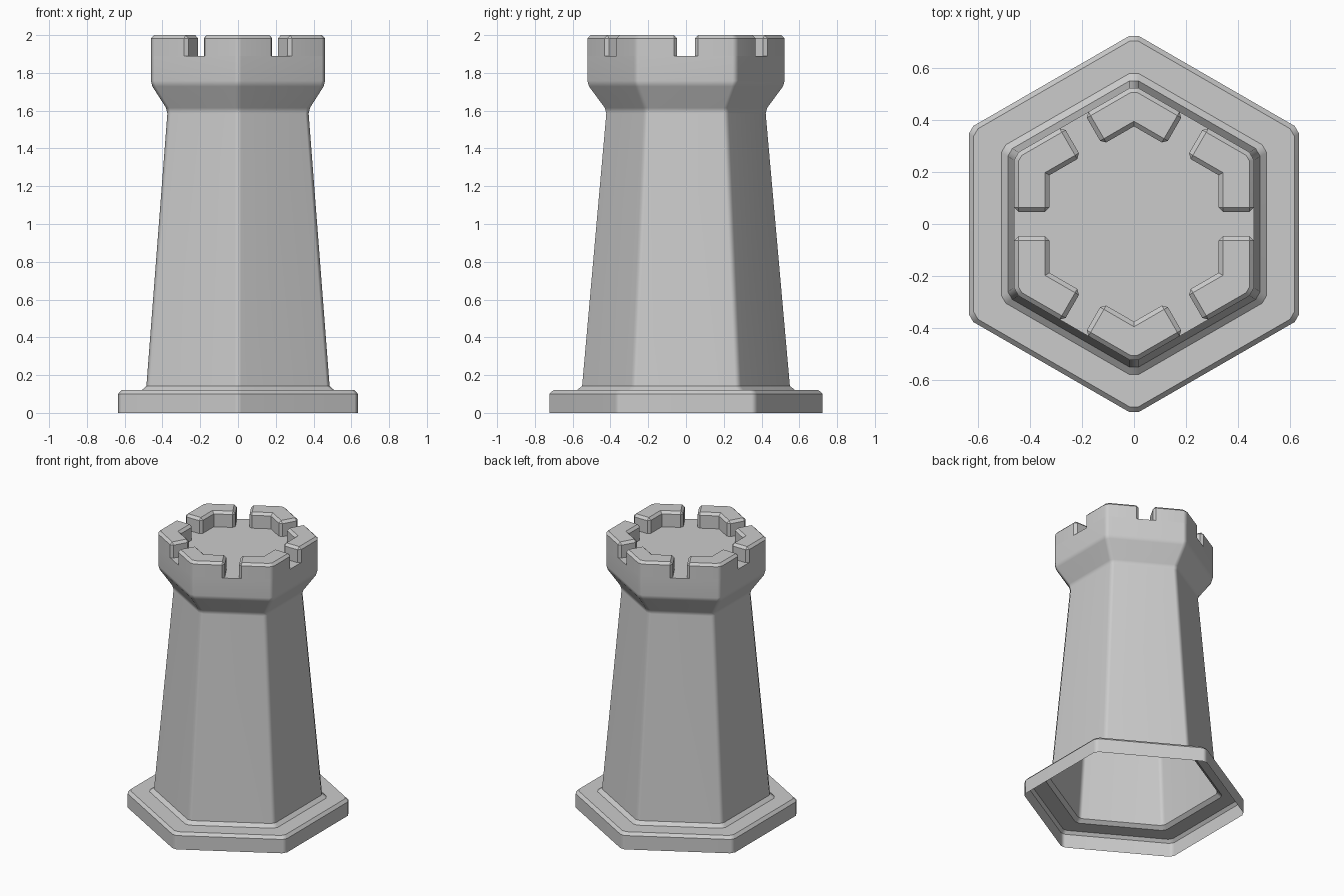
import bpy, bmesh
from math import sin, cos, pi, radians
from mathutils import Vector, Matrix

if "Cube" in bpy.data.objects:
    bpy.data.objects.remove(bpy.data.objects["Cube"])

C30 = cos(radians(30))
CUT = 0.02          # corner softening, measured along each side
WALL = 0.461        # apothem of the battlement's outer face
INNER = 0.325       # apothem of the battlement's inner face
FLOOR, TOP = 1.89, 2.0


def finish(name, bm, angle=35):
    bmesh.ops.recalc_face_normals(bm, faces=bm.faces)
    me = bpy.data.meshes.new(name)
    bm.to_mesh(me)
    bm.free()
    ob = bpy.data.objects.new(name, me)
    bpy.context.collection.objects.link(ob)
    bpy.ops.object.select_all(action='DESELECT')
    ob.select_set(True)
    bpy.context.view_layer.objects.active = ob
    bpy.ops.object.shade_smooth_by_angle(angle=radians(angle))
    ob.modifiers.new("flat_sides", 'WEIGHTED_NORMAL').keep_sharp = True
    return ob


def hexagon(apothem, z):
    """Hexagon with points towards +-y and clipped corners."""
    r = apothem / C30
    corners = [Vector((r * cos(pi / 2 + i * pi / 3),
                       r * sin(pi / 2 + i * pi / 3), z)) for i in range(6)]
    pts = []
    for i, p in enumerate(corners):
        for q in (corners[i - 1], corners[(i + 1) % 6]):
            pts.append(p + (q - p).normalized() * CUT)
    return pts


# Tower shell: plinth, tapering shaft, flared head; open underneath
profile = [(0.635, 0), (0.635, 0.10), (0.617, 0.12), (0.51, 0.12),
           (0.485, 0.142), (0.374, 1.585), (0.381, 1.615),
           (0.453, 1.728), (WALL, 1.758), (WALL, FLOOR)]
bm = bmesh.new()
rings = [[bm.verts.new(p) for p in hexagon(a, z)] for a, z in profile]
for lo, hi in zip(rings, rings[1:]):
    for i in range(12):
        j = (i + 1) % 12
        bm.faces.new((lo[i], lo[j], hi[j], hi[i]))
bm.faces.new(rings[-1])
finish("tower_body", bm)

# Six angled merlons, one on each corner, with a gap mid-side
GAP = 0.047
ro, ri = WALL / C30, INNER / C30
left, right = Vector((-C30, -0.5, 0)), Vector((C30, -0.5, 0))
outer, inner = Vector((0, ro, FLOOR)), Vector((0, ri, FLOOR))
lo_len, li_len = ro / 2 - GAP, ri / 2 - GAP
outline = [outer + left * lo_len, outer + left * CUT, outer + right * CUT,
           outer + right * lo_len, inner + right * li_len, inner,
           inner + left * li_len]
for k in range(6):
    bm = bmesh.new()
    low = [bm.verts.new(p) for p in outline]
    high = [bm.verts.new(p + Vector((0, 0, TOP - FLOOR))) for p in outline]
    n = len(outline)
    for i in range(n):
        j = (i + 1) % n
        bm.faces.new((low[i], low[j], high[j], high[i]))
    bm.faces.new(high)
    # chamfer the top rim and the upright edges beside the gaps
    edges = [bm.edges.get((high[i], high[(i + 1) % n])) for i in range(n)]
    edges += [bm.edges.get((low[i], high[i])) for i in (0, 3, 4, 6)]
    bmesh.ops.recalc_face_normals(bm, faces=bm.faces)
    bmesh.ops.bevel(bm, geom=edges, offset=0.017, segments=1,
                    affect='EDGES', profile=0.5)
    bm.transform(Matrix.Rotation(k * pi / 3, 4, 'Z'))
    finish(f"merlon_{k + 1}", bm)
